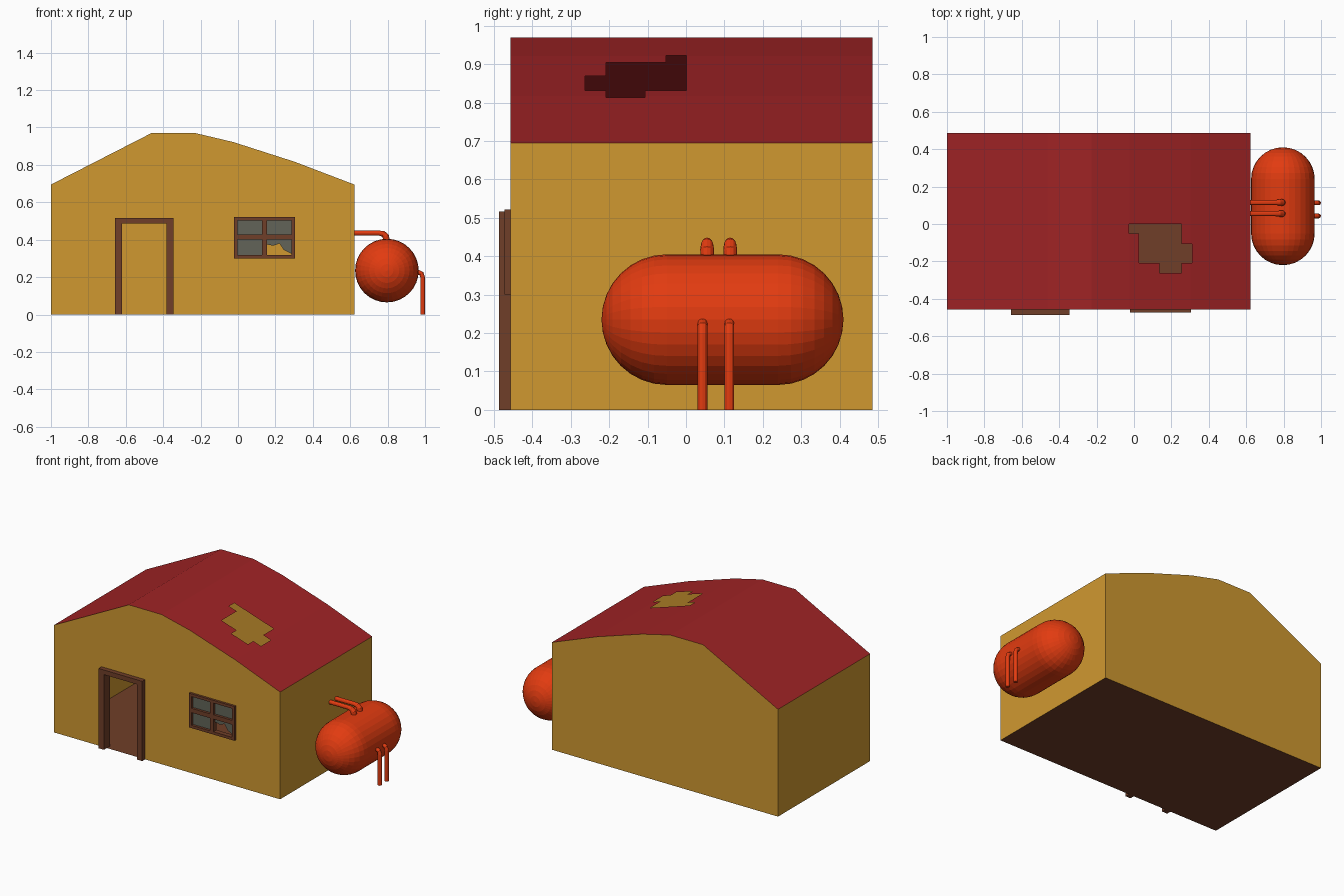
import bpy, bmesh, math
from mathutils import Vector

if "Cube" in bpy.data.objects:
    bpy.data.objects.remove(bpy.data.objects["Cube"])


def material(name, rgb):
    m = bpy.data.materials.new(name)
    lin = [(c / 255 / 12.92) if c < 10 else ((c / 255 + 0.055) / 1.055) ** 2.4 for c in rgb]
    m.diffuse_color = (*lin, 1)
    m.use_nodes = True
    m.node_tree.nodes["Principled BSDF"].inputs["Base Color"].default_value = m.diffuse_color
    return m


YELLOW = material("ochre wall", (208, 153, 48))
RED = material("roof red", (160, 35, 37))
BROWN = material("wood brown", (112, 62, 40))
GLASS = material("dull glass", (98, 100, 88))
ORANGE = material("tank orange", (226, 59, 16))


def build(name, polys, mat):
    """Mesh object from a list of polygons, merging shared corners."""
    bm = bmesh.new()
    for p in polys:
        bm.faces.new([bm.verts.new(v) for v in p])
    bmesh.ops.remove_doubles(bm, verts=bm.verts, dist=1e-5)
    me = bpy.data.meshes.new(name)
    bm.to_mesh(me)
    bm.free()
    ob = bpy.data.objects.new(name, me)
    ob.data.materials.append(mat)
    bpy.context.collection.objects.link(ob)
    return ob


def boxes(name, bounds, mat):
    """One object made of several axis-aligned boxes."""
    polys = []
    for x0, x1, y0, y1, z0, z1 in bounds:
        a, b = [[(x0, y0, z), (x1, y0, z), (x1, y1, z), (x0, y1, z)] for z in (z0, z1)]
        polys += [a[::-1], b]
        polys += [[a[i], a[(i + 1) % 4], b[(i + 1) % 4], b[i]] for i in range(4)]
    return build(name, polys, mat)


def tube(name, path, side, sides, mat):
    """Sweep a circle along (point, radius) pairs lying in a plane normal to side."""
    pts = [Vector(p) for p, r in path]
    rings = []
    for i, (p, r) in enumerate(path):
        t = (pts[min(i + 1, len(pts) - 1)] - pts[max(i - 1, 0)]).normalized()
        n = t.cross(side)
        rings.append([pts[i] + r * (math.cos(a) * side - math.sin(a) * n)
                      for a in (2 * math.pi * k / sides for k in range(sides))])
    polys = [rings[0], rings[-1][::-1]]
    for a, b in zip(rings, rings[1:]):
        polys += [[a[k], b[k], b[(k + 1) % sides], a[(k + 1) % sides]] for k in range(sides)]
    ob = build(name, polys, mat)
    bm = bmesh.new()
    bm.from_mesh(ob.data)
    bmesh.ops.recalc_face_normals(bm, faces=bm.faces)
    bm.to_mesh(ob.data)
    bm.free()
    return ob


def inside(u, v, rects):
    return any(a < u < b and c < v < d for a, b, c, d in rects)


# House dimensions and gable profile
X0, X1, Y0, Y1 = -1.0, 0.622, -0.457, 0.486
ROOF = [(X0, 0.695), (-0.463, 0.97), (-0.228, 0.97), (-0.025, 0.922), (0.302, 0.817), (X1, 0.695)]


def roof_z(x):
    for (xa, za), (xb, zb) in zip(ROOF, ROOF[1:]):
        if x <= xb:
            return za + (zb - za) * (x - xa) / (xb - xa)
    return ROOF[-1][1]


# Front wall with door and window openings
openings = [(-0.635, -0.365, 0, 0.50), (-0.01, 0.295, 0.31, 0.51)]
xs = sorted({p[0] for p in ROOF} | {v for o in openings for v in o[:2]})
zs = sorted({v for o in openings for v in o[2:]})
walls = []
for a, b in zip(xs, xs[1:]):
    for c, d in zip(zs, zs[1:]):
        if not inside((a + b) / 2, (c + d) / 2, openings):
            walls.append([(a, Y0, c), (b, Y0, c), (b, Y0, d), (a, Y0, d)])
    walls.append([(a, Y0, zs[-1]), (b, Y0, zs[-1]), (b, Y0, roof_z(b)), (a, Y0, roof_z(a))])
# Back and side walls
walls.append([(X0, Y1, 0)] + [(x, Y1, z) for x, z in ROOF] + [(X1, Y1, 0)])
walls.append([(X0, Y1, 0), (X0, Y0, 0), (X0, Y0, 0.695), (X0, Y1, 0.695)])
walls.append([(X1, Y0, 0), (X1, Y1, 0), (X1, Y1, 0.695), (X1, Y0, 0.695)])
build("walls", walls, YELLOW)

# Roof sheet with a ragged stepped hole
hole = [(-0.028, 0.255, -0.052, 0.001), (0.028, 0.255, -0.107, -0.052),
        (0.028, 0.31, -0.208, -0.107), (0.137, 0.255, -0.263, -0.208)]
xs = sorted({p[0] for p in ROOF} | {v for h in hole for v in h[:2]})
ys = sorted({Y0, Y1} | {v for h in hole for v in h[2:]})
roof = []
for a, b in zip(xs, xs[1:]):
    for c, d in zip(ys, ys[1:]):
        if not inside((a + b) / 2, (c + d) / 2, hole):
            roof.append([(a, c, roof_z(a)), (b, c, roof_z(b)), (b, d, roof_z(b)), (a, d, roof_z(a))])
build("roof", roof, RED)

# Floor
build("floor", [[(X0, Y0, 0), (X0, Y1, 0), (X1, Y1, 0), (X1, Y0, 0)]], BROWN)

# Door frame: two jambs and a lintel
F, B = -0.487, -0.427
boxes("door_frame", [(-0.658, -0.62, F, B, 0, 0.487), (-0.382, -0.346, F, B, 0, 0.487),
                     (-0.658, -0.346, F, B, 0.487, 0.517)], BROWN)

# Window frame with a cross bar
F, B = -0.472, -0.44
bars = [(-0.022, -0.004, F, B, 0.30, 0.522), (0.287, 0.305, F, B, 0.30, 0.522),
        (0.129, 0.154, F, B, 0.318, 0.504)]
for x0, x1 in ((-0.004, 0.129), (0.154, 0.287)):
    bars += [(x0, x1, F, B, z0, z1) for z0, z1 in ((0.30, 0.318), (0.40, 0.428), (0.504, 0.522))]
bars += [(0.129, 0.154, F, B, z0, z1) for z0, z1 in ((0.30, 0.318), (0.504, 0.522))]
boxes("window_frame", bars, BROWN)

# Window panes, the lower right one broken
G = -0.456
panes = [[(a, G, c), (b, G, c), (b, G, d), (a, G, d)] for a, b, c, d in
         ((-0.004, 0.129, 0.318, 0.40), (-0.004, 0.129, 0.428, 0.504), (0.154, 0.287, 0.428, 0.504))]
panes.append([(x, G, z) for x, z in ((0.154, 0.40), (0.154, 0.375), (0.19, 0.368), (0.222, 0.38),
                                     (0.245, 0.345), (0.287, 0.325), (0.287, 0.40))])
build("window_panes", panes, GLASS)

# Capsule tank lying along y
R, CX, CZ = 0.17, 0.796, 0.235
cap = [(R * math.sin(a), R * math.cos(a)) for a in (math.pi / 2 * (i + 0.04) / 8.04 for i in range(9))]
path = [((CX, -0.05 - dy, CZ), r) for r, dy in cap]
path += [((CX, 0.24 + dy, CZ), r) for r, dy in reversed(cap)]
tube("tank", path, Vector((1, 0, 0)), 32, ORANGE)

# Paired pipes: upper ones into the wall, outer ones down to the ground
upper = [(0.62, 0.435, 0.0135), (0.755, 0.435, 0.0135), (0.777, 0.431, 0.016),
         (0.79, 0.418, 0.018), (0.796, 0.385, 0.017)]
lower = [(0.95, 0.225, 0.0125), (0.968, 0.225, 0.0125), (0.981, 0.219, 0.0125),
         (0.987, 0.20, 0.0125), (0.987, 0.0, 0.0125)]
for part, shape, places in (("upper_pipe", upper, (0.055, 0.115)), ("ground_pipe", lower, (0.043, 0.113))):
    for y in places:
        tube(part, [((x, y, z), r) for x, z, r in shape], Vector((0, 1, 0)), 12, ORANGE)
